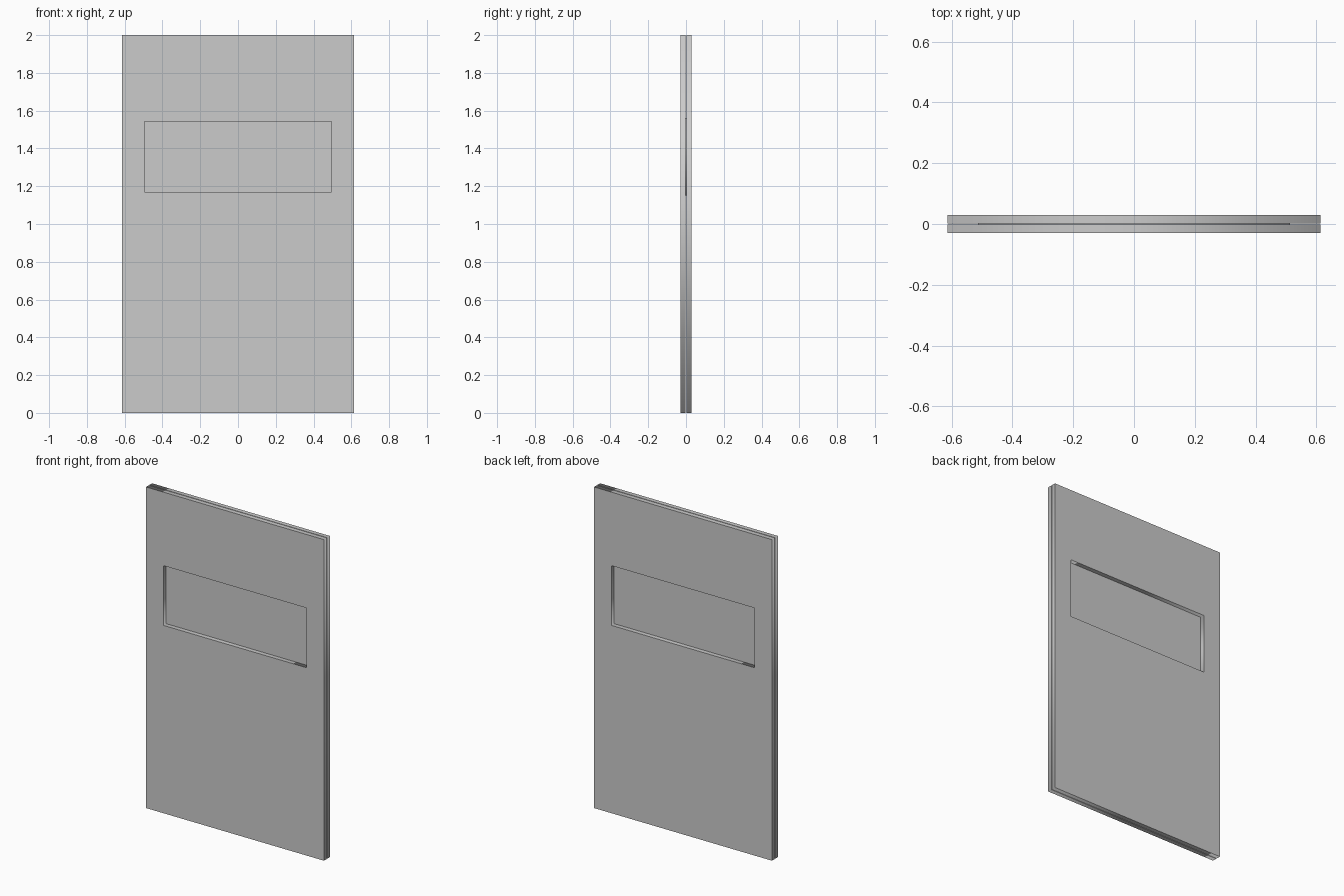
import bpy

if "Cube" in bpy.data.objects:
    bpy.data.objects.remove(bpy.data.objects["Cube"])

W, H = 0.613, 2.0             # half width, height of the panels
OW, Z0, Z1 = 0.494, 1.17, 1.542   # window half width, bottom, top
GAP, OUT = 0.002, 0.03        # inner and outer face distance from y = 0


def rect(curve, x, z0, z1):
    s = curve.splines.new('POLY')
    s.points.add(3)
    for p, (px, pz) in zip(s.points, [(-x, z0), (x, z0), (x, z1), (-x, z1)]):
        p.co = (px, pz, 0, 1)
    s.use_cyclic_u = True


def plate(name, y0, y1, outlines):
    """Extruded flat plate in the XZ plane; later outlines become holes."""
    c = bpy.data.curves.new(name, 'CURVE')
    c.dimensions = '2D'
    c.fill_mode = 'BOTH'
    c.extrude = (y1 - y0) / 2
    for o in outlines:
        rect(c, *o)
    ob = bpy.data.objects.new(name, c)
    ob.rotation_euler = (1.5707963, 0, 0)
    ob.location.y = (y0 + y1) / 2
    bpy.context.collection.objects.link(ob)
    bpy.ops.object.select_all(action='DESELECT')
    ob.select_set(True)
    bpy.context.view_layer.objects.active = ob
    bpy.ops.object.convert(target='MESH')


# Two matching panels with a window cut through each
frame = [(W, 0, H), (OW, Z0, Z1)]
plate("front_panel", -OUT, -GAP, frame)
plate("back_panel", GAP, OUT, frame)

# Thin pane held in the gap between the panels
plate("window_pane", -GAP * 0.9, GAP * 0.9, [(OW + 0.02, Z0 - 0.02, Z1 + 0.02)])
